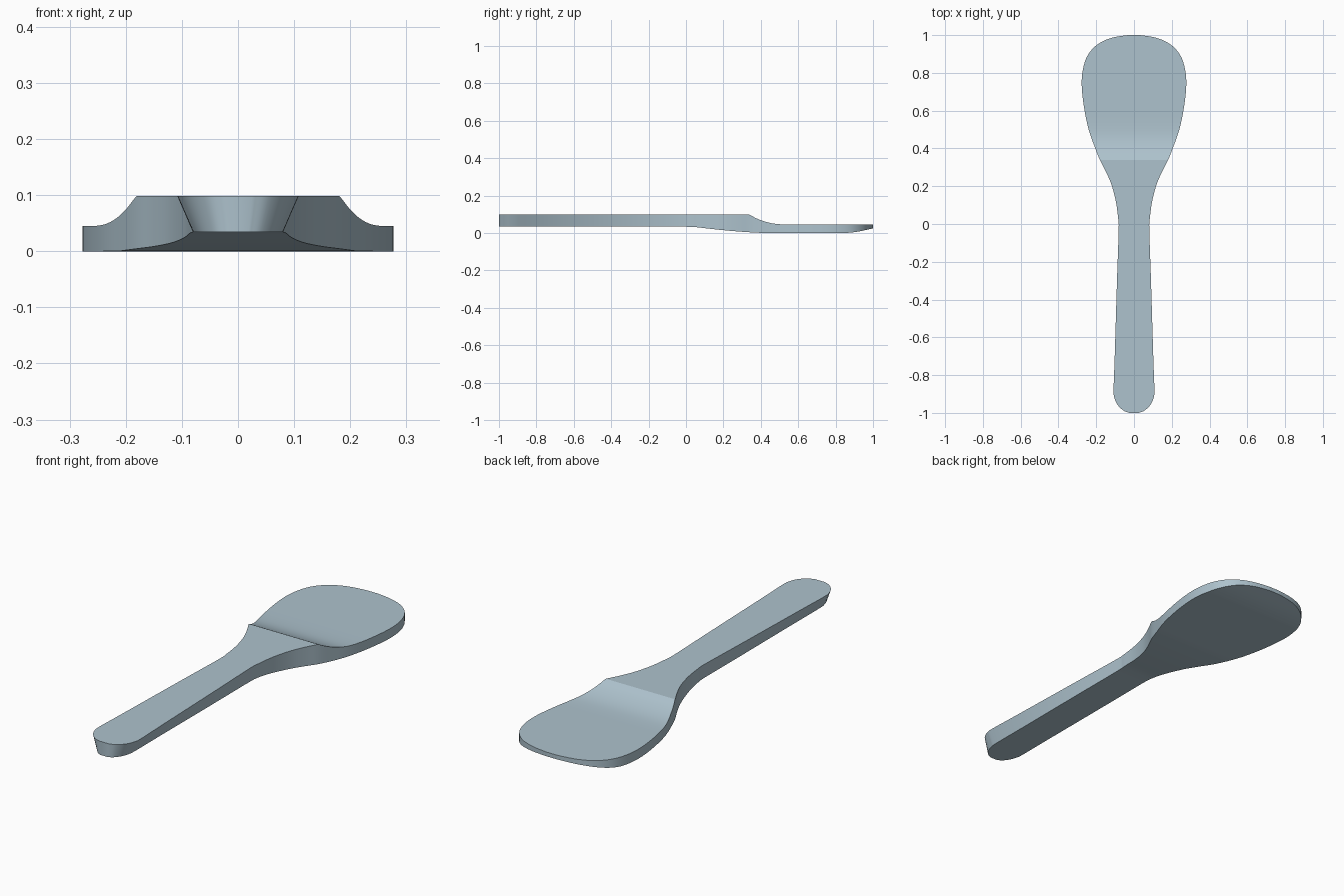
import bpy, bmesh, math
from mathutils import Vector

if "Cube" in bpy.data.objects:
    bpy.data.objects.remove(bpy.data.objects["Cube"], do_unlink=True)


def spline(points, steps):
    """Smooth curve through 2D points."""
    p = [Vector(q) for q in points]
    p = [2 * p[0] - p[1]] + p + [2 * p[-1] - p[-2]]
    out = []
    for a, b, c, d in zip(p, p[1:], p[2:], p[3:]):
        for i in range(steps):
            t = i / steps
            out.append(0.5 * (2 * b + (c - a) * t + (2 * a - 5 * b + 4 * c - d) * t * t
                              + (3 * b - a - 3 * c + d) * t ** 3))
    return out + [p[-2]]


def height(profile, y):
    """Height of a (y, z) profile at y."""
    for a, b in zip(profile, profile[1:]):
        if y <= b[0]:
            t = (y - a[0]) / (b[0] - a[0])
            return a[1] + (b[1] - a[1]) * max(t, 0)
    return profile[-1][1]


# Half outline as (half width, y), from handle end to blade tip
outline = spline([(0.025, -1), (0.055, -0.988), (0.085, -0.96), (0.102, -0.925),
                  (0.108, -0.88), (0.102, -0.7), (0.09, -0.3), (0.081, -0.03),
                  (0.084, 0.03), (0.096, 0.12), (0.12, 0.21), (0.15, 0.28),
                  (0.181, 0.34), (0.205, 0.4), (0.24, 0.5), (0.265, 0.62),
                  (0.277, 0.74), (0.268, 0.83), (0.241, 0.9), (0.19, 0.953),
                  (0.12, 0.985), (0.04, 0.999), (0.01, 1.0)], 5)

# Side profiles: flat handle, scoop down to the blade, rounded underside
top = [(-1, 0.098), (0.34, 0.098)] + [tuple(q) for q in spline(
    [(0.341, 0.0978), (0.38, 0.077), (0.43, 0.059), (0.48, 0.049),
     (0.54, 0.0455), (0.6, 0.045)], 4)] + [(1, 0.045)]
bottom = [(-1, 0.034)] + [tuple(q) for q in spline(
    [(0.0, 0.034), (0.05, 0.032), (0.12, 0.024), (0.2, 0.0155), (0.3, 0.007),
     (0.4, 0.0012), (0.46, 0), (0.8, 0), (0.86, 0.001), (0.92, 0.008),
     (1.0, 0.025)], 4)]

# Paddle: one lofted section per outline point, handle sides taper inward below
bm = bmesh.new()
rings = []
for w, y in outline:
    taper = 0.08 / (0.08 + 0.028 * min(max(-y, 0) / 0.88, 1))
    zt, zb = height(top, y), height(bottom, y)
    rings.append([bm.verts.new(c) for c in
                  ((-w * taper, y, zb), (w * taper, y, zb), (w, y, zt), (-w, y, zt))])
for a, b in zip(rings, rings[1:]):
    for i in range(4):
        j = (i + 1) % 4
        bm.faces.new((a[i], a[j], b[j], b[i]))
bm.faces.new(rings[0])
bm.faces.new(rings[-1])
bmesh.ops.recalc_face_normals(bm, faces=bm.faces)

mesh = bpy.data.meshes.new("paddle")
bm.to_mesh(mesh)
bm.free()
paddle = bpy.data.objects.new("paddle", mesh)
bpy.context.collection.objects.link(paddle)

# Pale blue grey plastic
color = (0.42, 0.54, 0.61, 1)
mat = bpy.data.materials.new("pale blue grey")
mat.diffuse_color = color
mat.use_nodes = True
mat.node_tree.nodes["Principled BSDF"].inputs["Base Color"].default_value = color
mesh.materials.append(mat)

bpy.ops.object.select_all(action='DESELECT')
paddle.select_set(True)
bpy.context.view_layer.objects.active = paddle
bpy.ops.object.shade_smooth_by_angle(angle=math.radians(25))
